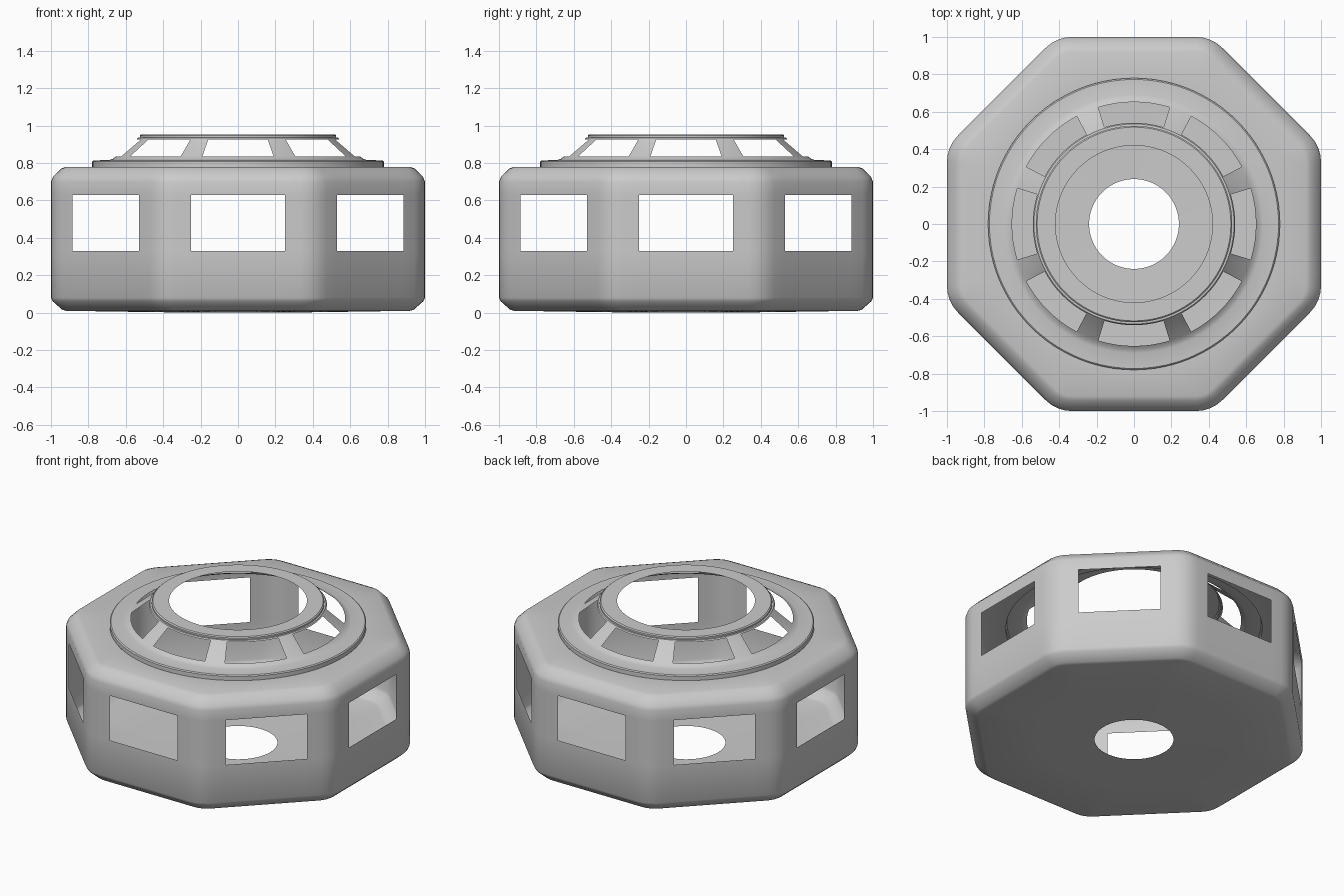
import bpy
from math import pi, sin, cos, tan, radians

if "Cube" in bpy.data.objects:
    bpy.data.objects.remove(bpy.data.objects["Cube"])


def skin(name, rings, is_hole, smooth=38):
    """Join closed rings of equal length with quads, leaving out window cells."""
    n = len(rings[0])
    verts = [p for ring in rings for p in ring]
    faces = []
    for r in range(len(rings) - 1):
        for i in range(n):
            if not is_hole(r, i):
                j = (i + 1) % n
                faces.append((r * n + i, r * n + j, (r + 1) * n + j, (r + 1) * n + i))
    mesh = bpy.data.meshes.new(name)
    mesh.from_pydata(verts, [], faces)
    obj = bpy.data.objects.new(name, mesh)
    bpy.context.collection.objects.link(obj)
    bpy.context.view_layer.objects.active = obj
    obj.select_set(True)
    bpy.ops.object.shade_smooth_by_angle(angle=radians(smooth))
    obj.select_set(False)
    return obj


# Octagon section with rounded corners; each side carries the window columns
CORNER = 0.20
HALF = tan(pi / 8) * (1 - CORNER)      # half length of the straight part
COLS = [-HALF] + [-0.25 + 0.5 * k / 6 for k in range(7)] + [HALF]
ARC = 4                                # segments per rounded corner
PER_SIDE = len(COLS) + ARC - 1
N = PER_SIDE * 8


def octagon(apothem, z):
    pts = []
    rad = CORNER - (1 - apothem)
    for s in range(8):
        a = s * pi / 4
        local = [(apothem, t) for t in COLS]
        for k in range(1, ARC):
            b = pi / 4 * k / ARC
            local.append((apothem - rad + rad * cos(b), HALF + rad * sin(b)))
        pts += [(x * cos(a) - y * sin(a), x * sin(a) + y * cos(a), z) for x, y in local]
    return pts


def circle(r, z):
    # start angle lines the ring up with the octagon sides
    off = (len(COLS) - 1) / 2
    return [(r * cos(2 * pi * (i - off) / N), r * sin(2 * pi * (i - off) / N), z)
            for i in range(N)]


# Main shell: floor with hole, chamfered walls with eight windows, top deck
body = [circle(0.24, 0.0), circle(0.6, 0.005)]
body += [octagon(a, z) for a, z in [
    (0.92, 0.01), (0.94, 0.016), (0.99, 0.06), (1, 0.08), (1, 0.33), (1, 0.63),
    (1, 0.70), (0.99, 0.725), (0.945, 0.77), (0.92, 0.78)]]
body += [circle(0.78, 0.78)]
skin("octagonal_body", body, lambda r, i: r == 6 and 1 <= i % PER_SIDE <= 6)

# Turret: round step, flared cone with eight windows, flat top rim
SECTOR = [-17 + 34 * k / 8 for k in range(8)] + [17, 19.75, 22.5, 25.25]
ANGLES = [radians(45 * s + a) for s in range(8) for a in SECTOR]
PROFILE = [(0.78, 0.78), (0.78, 0.808), (0.773, 0.814), (0.69, 0.816), (0.67, 0.822),
           (0.652, 0.836), (0.541, 0.927), (0.535, 0.935), (0.525, 0.936),
           (0.525, 0.947), (0.518, 0.953), (0.42, 0.953)]
turret = [[(r * cos(a), r * sin(a), z) for a in ANGLES] for r, z in PROFILE]
skin("turret_ring", turret, lambda r, i: r == 5 and i % len(SECTOR) < 8)
